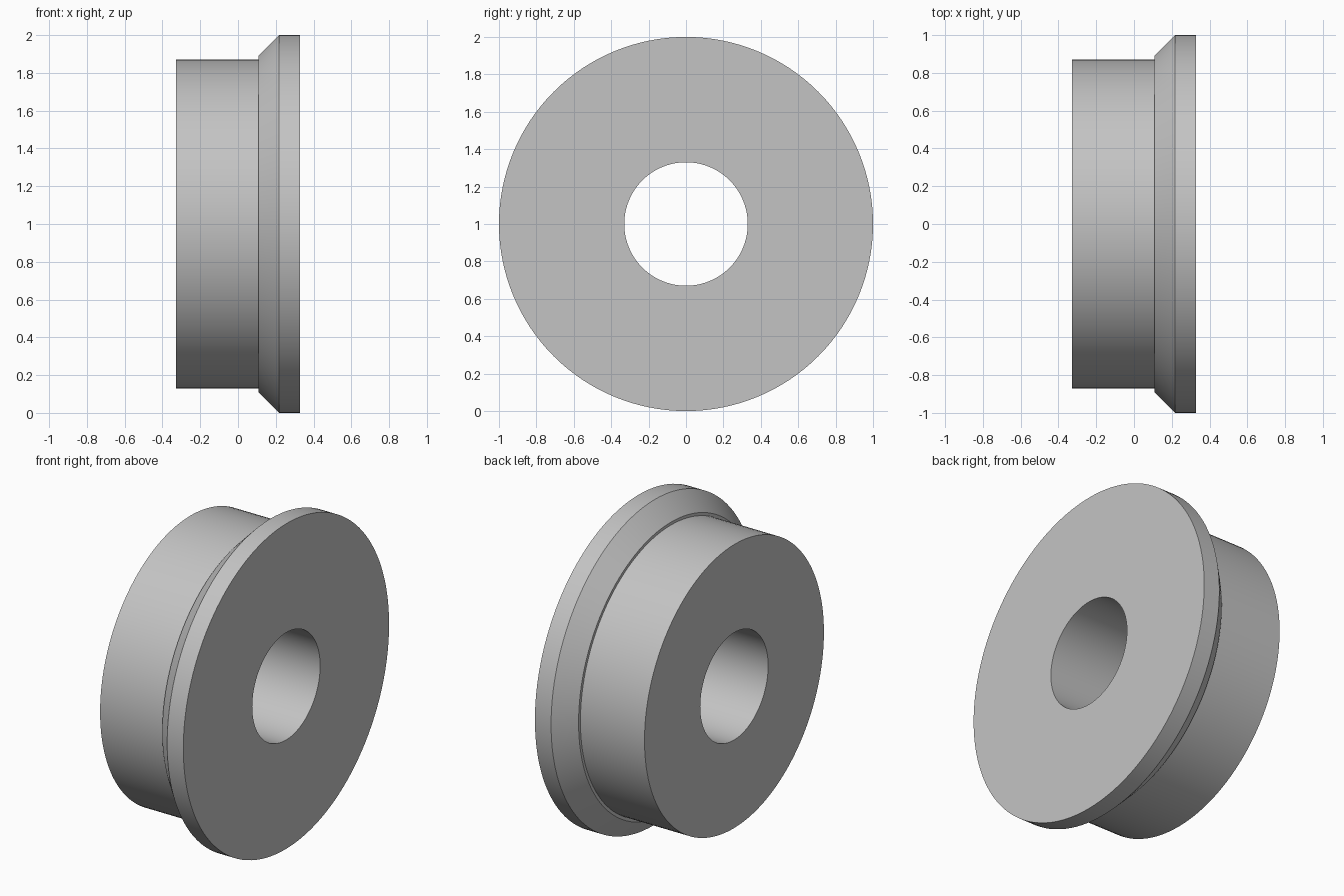
import bpy, bmesh, math
from mathutils import Vector, Matrix

cube = bpy.data.objects.get("Cube")
if cube:
    bpy.data.objects.remove(cube, do_unlink=True)

SEGMENTS = 128

# Plain grey metal
grey = bpy.data.materials.new("grey_metal")
grey.use_nodes = True
colour = (0.55, 0.55, 0.55, 1)
grey.diffuse_color = colour
grey.node_tree.nodes["Principled BSDF"].inputs["Base Color"].default_value = colour

# Closed cross-section as (x, radius): bore, drum, small step, bevel, rim
profile = [(-0.328, 0.33), (-0.328, 0.872), (0.108, 0.872), (0.108, 0.89),
           (0.218, 1.0), (0.328, 1.0), (0.328, 0.33)]

# Revolve the cross-section about the x axis
bm = bmesh.new()
verts = [bm.verts.new((x, 0, r)) for x, r in profile]
edges = [bm.edges.new((a, b)) for a, b in zip(verts, verts[1:] + verts[:1])]
bmesh.ops.spin(bm, geom=verts + edges, cent=(0, 0, 0), axis=(1, 0, 0),
               angle=math.tau, steps=SEGMENTS)
bmesh.ops.remove_doubles(bm, verts=bm.verts, dist=0.0005)
bmesh.ops.recalc_face_normals(bm, faces=bm.faces)
mesh = bpy.data.meshes.new("flanged_wheel")
bm.to_mesh(mesh)
bm.free()
mesh.materials.append(grey)

wheel = bpy.data.objects.new("flanged_wheel", mesh)
wheel.location.z = 1
bpy.context.collection.objects.link(wheel)

# Smooth round surfaces, sharp profile corners
bpy.ops.object.select_all(action="DESELECT")
wheel.select_set(True)
bpy.context.view_layer.objects.active = wheel
bpy.ops.object.shade_smooth_by_angle(angle=math.radians(30))
